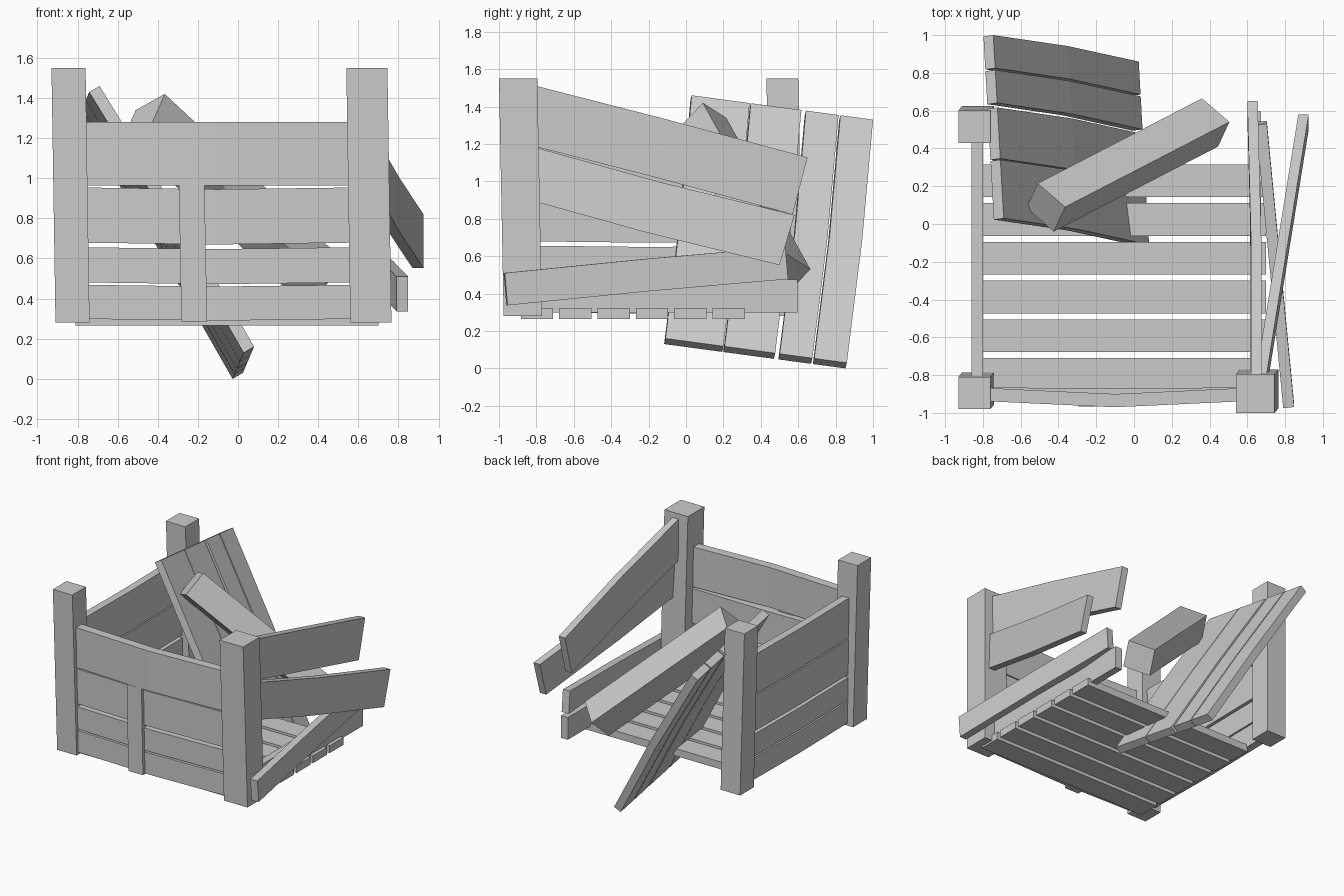
import bpy, bmesh
from mathutils import Vector

cube = bpy.data.objects.get("Cube")
if cube:
    bpy.data.objects.remove(cube, do_unlink=True)

grey = bpy.data.materials.new("weathered grey")
grey.use_nodes = True
colour = (0.6, 0.6, 0.6, 1)
grey.diffuse_color = colour
grey.node_tree.nodes["Principled BSDF"].inputs["Base Color"].default_value = colour


def timber(name, corner, length, height, thick, bow=(0, 0, 0)):
    """Box spanned by three edge vectors, bent by `bow` at mid length."""
    corner, length, height, thick, bow = map(Vector, (corner, length, height, thick, bow))
    bm = bmesh.new()
    rings = []
    for t in ((0, 0.5, 1) if bow.length else (0, 1)):
        base = corner + length * t + (bow if t == 0.5 else Vector())
        rings.append([bm.verts.new(base + o) for o in
                      (Vector(), height, height + thick, thick)])
    for a, b in zip(rings, rings[1:]):
        for i in range(4):
            j = (i + 1) % 4
            bm.faces.new((a[i], a[j], b[j], b[i]))
    bm.faces.new(rings[0])
    bm.faces.new(rings[-1])
    bmesh.ops.recalc_face_normals(bm, faces=bm.faces)
    mesh = bpy.data.meshes.new(name)
    bm.to_mesh(mesh)
    bm.free()
    mesh.materials.append(grey)
    obj = bpy.data.objects.new(name, mesh)
    bpy.context.collection.objects.link(obj)


# Standing corner posts, each leaning slightly
for name, x, y, size in (("front_right_post", -0.93, -0.98, 0.17),
                         ("front_left_post", 0.54, -1.0, 0.205),
                         ("back_right_post", -0.93, 0.43, 0.17)):
    timber(name, (x, y, 1.55), (0.02, 0.025, -1.27), (size, 0, 0), (0, size, 0))

# Toppled post
timber("fallen_post", (-0.365, 0.09, 1.42), (0.87, 0.45, -0.81),
       (-0.145, 0.125, -0.08), (-0.06, -0.13, -0.137))

# Floor slats
for i in range(6):
    timber(f"floor_slat_{i + 1}", (-0.81, -0.883 + i * 0.205, 0.265),
           (1.51, 0, 0), (0, 0.173, 0), (0, 0, 0.058))

# Front and right walls: four boards each, wider towards the top
boards = ((0.3, 0.17), (0.482, 0.175), (0.68, 0.275), (0.965, 0.315))
for i, (z, h) in enumerate(boards):
    top = i == 3
    timber(f"front_board_{i + 1}", (-0.85, -0.935, z), (1.5, 0, 0), (0, 0, h),
           (0, 0.07, 0), (0, -0.035 if top else -0.005, 0 if top else -0.01))
    timber(f"right_board_{i + 1}", (-0.86, -0.9, z), (0, 1.42, 0), (0, 0, h),
           (0.06, 0, 0), (0, 0, -0.008))

# Short upright stake on the front wall
timber("front_stake", (-0.295, -0.965, 0.965), (0.013, 0, -0.68),
       (0.128, 0, 0), (0, 0.05, 0))

# Broken left wall: two sagging boards, one loose and one in place
timber("left_top_board", (0.62, -0.87, 1.528), (-0.02, 1.52, -0.4),
       (0, -0.08, -0.305), (0.055, 0, 0), (0.01, 0, 0.005))
timber("left_splayed_board", (0.635, -0.87, 1.2), (0.235, 1.45, -0.38),
       (0, -0.08, -0.268), (0.055, 0, 0), (0, 0, -0.012))
timber("left_loose_board", (0.79, -0.975, 0.51), (-0.145, 1.5, 0.14),
       (0, 0.015, -0.173), (0.058, 0.006, 0), (0, 0, 0.005))
timber("left_bottom_board", (0.615, -0.87, 0.3), (0, 1.465, 0),
       (0, 0, 0.175), (0.058, 0, 0))

# Back wall, fallen inward and leaning as a sheet of four boards
edge, across = Vector((-0.69, 0.03, 1.46)), Vector((-0.055, 0.97, -0.13))
for i, (a, b) in enumerate(((0, 0.32), (0.326, 0.605), (0.63, 0.81), (0.82, 1))):
    timber(f"back_board_{i + 1}", edge + across * a, (0.77, -0.14, -1.3),
           across * (b - a), (-0.052, -0.007, -0.03), (0.01, 0.012, 0.005))
